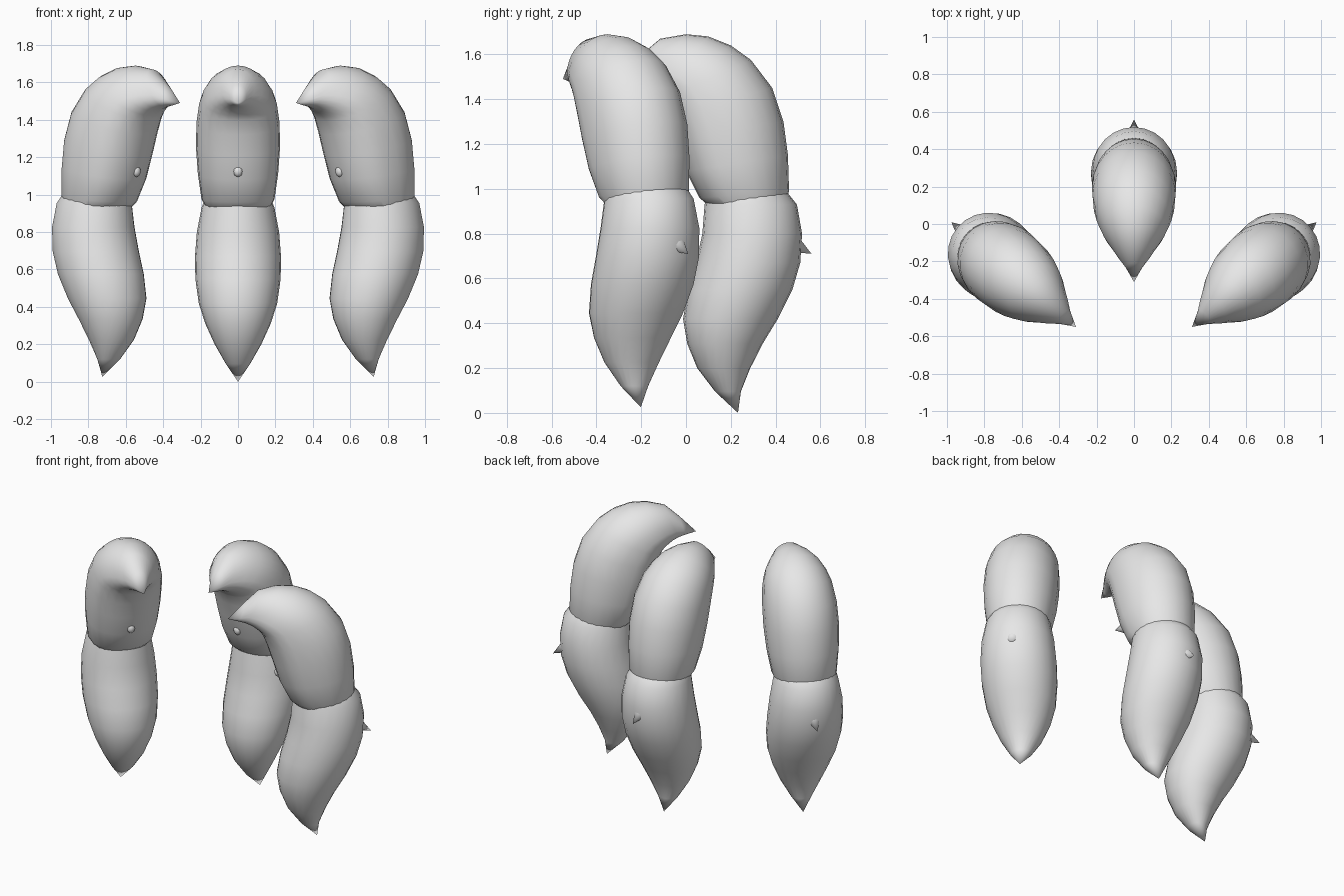
import bpy, bmesh, math
from mathutils import Vector, Matrix

if "Cube" in bpy.data.objects:
    bpy.data.objects.remove(bpy.data.objects["Cube"])

grey = bpy.data.materials.new("light_grey")
grey.diffuse_color = (0.8, 0.8, 0.8, 1)
grey.use_nodes = True
grey.node_tree.nodes["Principled BSDF"].inputs["Base Color"].default_value = grey.diffuse_color
SEG = 24


def finish(name, bm, matrix):
    """Turn a bmesh into a placed, smooth-shaded object."""
    bmesh.ops.recalc_face_normals(bm, faces=bm.faces)
    bm.transform(matrix)
    mesh = bpy.data.meshes.new(name)
    bm.to_mesh(mesh)
    bm.free()
    mesh.materials.append(grey)
    ob = bpy.data.objects.new(name, mesh)
    bpy.context.collection.objects.link(ob)
    bpy.ops.object.select_all(action='DESELECT')
    ob.select_set(True)
    bpy.context.view_layer.objects.active = ob
    bpy.ops.object.shade_smooth_by_angle(angle=math.radians(50))
    return ob


def loft(name, sections, tip, matrix, flat=1.0):
    """Sections are (outer y, outer z, inner y, inner z, half width); ends in a point."""
    bm = bmesh.new()
    rings = []
    for oy, oz, iy, iz, w in sections:
        outer, inner = Vector((0, oy, oz)), Vector((0, iy, iz))
        mid, arm = (outer + inner) / 2, (outer - inner) / 2
        ring = []
        for i in range(SEG):
            t = 2 * math.pi * i / SEG
            c = math.cos(t)
            if c < 0:
                c = -abs(c) ** flat
            ring.append(bm.verts.new(mid + arm * c + Vector((w * math.sin(t), 0, 0))))
        rings.append(ring)
    for a, b in zip(rings, rings[1:]):
        for i in range(SEG):
            j = (i + 1) % SEG
            bm.faces.new((a[i], a[j], b[j], b[i]))
    bm.faces.new(rings[0])
    point = bm.verts.new((0, *tip))
    for i in range(SEG):
        bm.faces.new((rings[-1][i], rings[-1][(i + 1) % SEG], point))
    return finish(name, bm, matrix)


# hooked upper half, from the joint to the beak
UPPER = [
    (.43, .90, .13, .90, .155), (.46, .99, .06, .96, .195),
    (.455, 1.15, .00, 1.08, .215), (.435, 1.30, -.04, 1.21, .225),
    (.385, 1.45, -.075, 1.32, .222), (.29, 1.575, -.105, 1.395, .208),
    (.20, 1.64, -.125, 1.42, .19), (.10, 1.68, -.15, 1.44, .165),
    (.00, 1.69, -.175, 1.455, .13), (-.115, 1.67, -.21, 1.468, .088),
    (-.21, 1.59, -.245, 1.475, .045)]
# curved lower half: (z, back y, front y, half width)
LOWER = [
    (1.03, .41, .14, .14), (.98, .455, .095, .175), (.93, .495, .083, .195),
    (.80, .518, .073, .22), (.67, .51, .045, .23), (.55, .475, .01, .228),
    (.42, .41, -.013, .21), (.31, .343, .005, .175), (.20, .287, .05, .125),
    (.095, .245, .13, .065)]


def claw(side, matrix, lift):
    loft("upper_claw_" + side, UPPER, (-.31, 1.49), matrix, flat=.75)
    raised = matrix @ Matrix.Translation((0, 0, lift))
    loft("lower_claw_" + side, [(b, z, f, z, w) for z, b, f, w in LOWER],
         (.232, 0), raised)

    # small thorn on the back, pointing out and down
    bm = bmesh.new()
    base, tip = Vector((0, .46, .765)), Vector((0, .56, .71))
    axis = tip - base
    bmesh.ops.create_cone(bm, cap_ends=True, segments=12, radius1=.05,
                          radius2=0, depth=axis.length)
    turn = axis.to_track_quat('Z', 'Y').to_matrix().to_4x4()
    bm.transform(Matrix.Translation((base + tip) / 2) @ turn)
    finish("thorn_" + side, bm, matrix)

    # small bead on the inner face
    bm = bmesh.new()
    bmesh.ops.create_uvsphere(bm, u_segments=12, v_segments=8, radius=1)
    bm.transform(Matrix.Translation((0, -.005, 1.125)) @ Matrix.Diagonal((.025, .022, .03, 1)))
    finish("bead_" + side, bm, matrix)


# one claw at the back, two turned outward at the sides
claw("back", Matrix.Identity(4), 0)
for side, s in (("right", 1), ("left", -1)):
    place = (Matrix.Translation((.31 * s, -.55, 0))
             @ Matrix.Rotation(math.radians(-50 * s), 4, 'Z')
             @ Matrix.Translation((0, .31, 0)))
    claw(side, place, .025)
